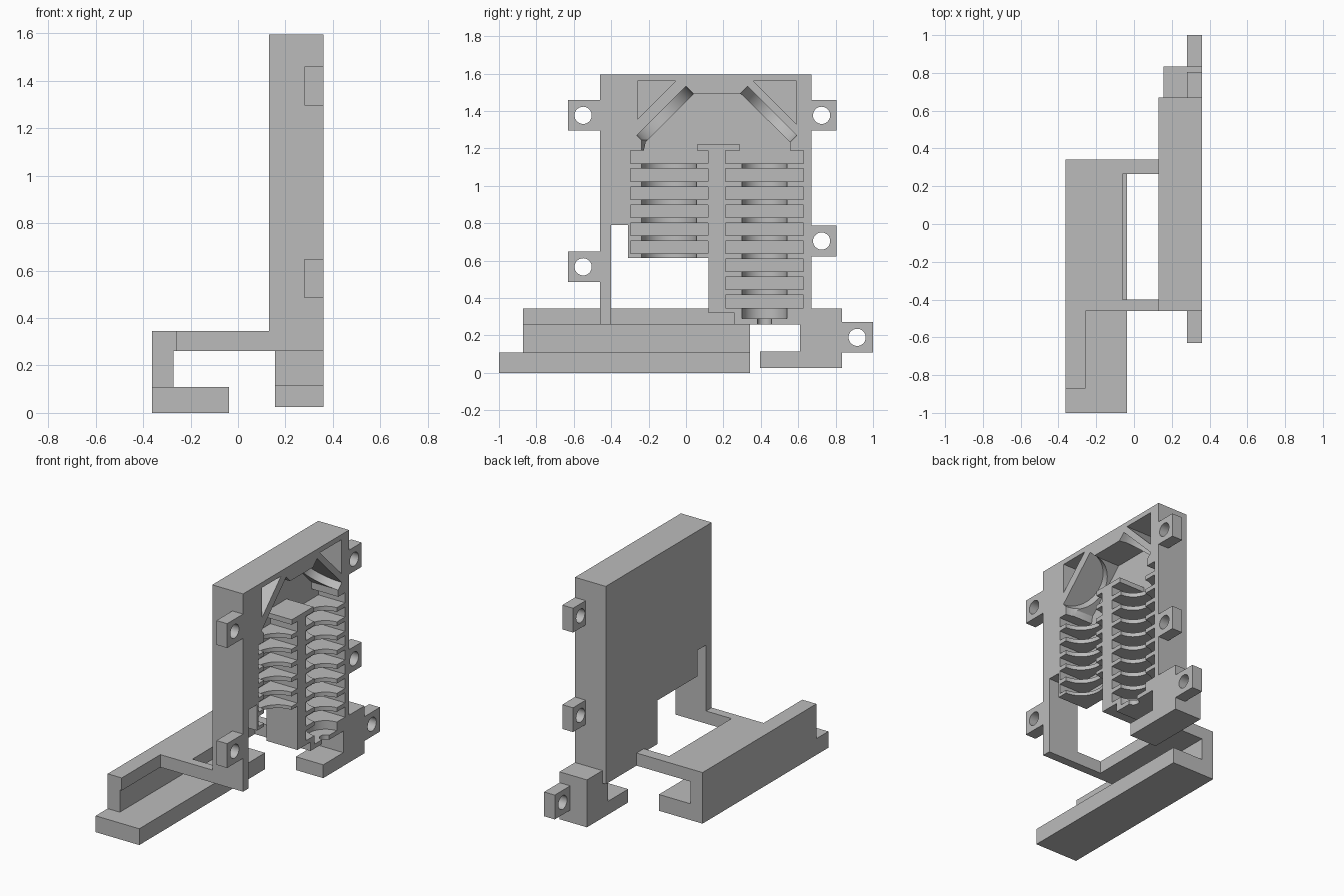
import bpy, bmesh, math
from mathutils import Matrix, Vector

if "Cube" in bpy.data.objects:
    bpy.data.objects.remove(bpy.data.objects["Cube"])

grey = bpy.data.materials.new("plain grey")
grey.use_nodes = True
grey.diffuse_color = (0.5, 0.5, 0.5, 1)
grey.node_tree.nodes["Principled BSDF"].inputs["Base Color"].default_value = (0.5, 0.5, 0.5, 1)

BACK, FACE = 0.13, 0.36      # wall planes of the housing
POCKET = 0.16                # floor of the pockets


def finish(name, bm):
    bmesh.ops.recalc_face_normals(bm, faces=bm.faces)
    mesh = bpy.data.meshes.new(name)
    bm.to_mesh(mesh)
    bm.free()
    mesh.materials.append(grey)
    obj = bpy.data.objects.new(name, mesh)
    bpy.context.collection.objects.link(obj)
    return obj


def prism(name, outline, x0, x1):
    """Extrude a (y, z) outline along x."""
    bm = bmesh.new()
    face = bm.faces.new([bm.verts.new((x0, y, z)) for y, z in outline])
    new = bmesh.ops.extrude_face_region(bm, geom=[face])["geom"]
    verts = [v for v in new if isinstance(v, bmesh.types.BMVert)]
    bmesh.ops.translate(bm, verts=verts, vec=(x1 - x0, 0, 0))
    return finish(name, bm)


def box(name, x0, x1, y0, y1, z0, z1):
    return prism(name, [(y0, z0), (y1, z0), (y1, z1), (y0, z1)], x0, x1)


def rod(name, centre, axis, radius, length, sides=48):
    bm = bmesh.new()
    turn = Vector((0, 0, 1)).rotation_difference(Vector(axis)).to_matrix().to_4x4()
    bmesh.ops.create_cone(bm, cap_ends=True, segments=sides, radius1=radius, radius2=radius,
                          depth=length, matrix=Matrix.Translation(centre) @ turn)
    return finish(name, bm)


def cut(obj, cutters):
    """Subtract the cutters from obj and discard them."""
    for cutter in cutters:
        mod = obj.modifiers.new("cut", "BOOLEAN")
        mod.operation, mod.solver, mod.object = "DIFFERENCE", "EXACT", cutter
    graph = bpy.context.evaluated_depsgraph_get()
    mesh = bpy.data.meshes.new_from_object(obj.evaluated_get(graph))
    obj.modifiers.clear()
    obj.data = mesh
    for cutter in cutters:
        bpy.data.objects.remove(cutter)
    bpy.ops.object.select_all(action="DESELECT")
    obj.select_set(True)
    bpy.context.view_layer.objects.active = obj
    bpy.ops.object.shade_smooth_by_angle(angle=math.radians(30))


# Housing with its stepped lower edge and side window
housing = prism("housing", [
    (-.46, .26), (-.40, .26), (-.40, .79), (-.31, .79), (-.31, .615), (.12, .615),
    (.12, .32), (.26, .32), (.26, .26), (.67, .26), (.67, 1.595), (-.46, 1.595)], BACK, FACE)
cutters = []

# Cooling columns: a bore crossed by wide fin slots
for centre, radius, slots, bottom in ((-.09, .147, 6, .58), (.42, .12, 9, .29)):
    top = 1.25
    cutters.append(rod("bore", (FACE, centre, (top + bottom) / 2), (0, 0, 1), radius, top - bottom))
    for i in range(slots):
        z = 1.188 - i * .0965
        cutters.append(box("slot", POCKET, .5, centre - .208, centre + .208, z - .068, z))
cutters.append(rod("nozzle_bore", (FACE, .42, .29), (0, 0, 1), .038, .12))

# Light chamber above the columns
cutters.append(prism("chamber", [
    (-.23, 1.17), (.06, 1.17), (.06, 1.222), (.29, 1.222), (.29, 1.17), (.555, 1.17),
    (.555, 1.235), (.295, 1.49), (.04, 1.49), (-.215, 1.235)], POCKET, .5))

# Round mirror seats at 45 degrees and the triangular pockets behind them
for side in (-1, 1):
    cutters.append(rod("mirror_seat", (FACE, .165 + side * .275, 1.38), (0, side, 1), .186, .06))
    y, leg = (-.26, .205) if side < 0 else (.59, .23)
    cutters.append(prism("corner_pocket", [(y, 1.56), (y - side * leg, 1.56), (y, 1.56 - leg)],
                         POCKET, .5))
cut(housing, cutters)

# Foot below the nozzle
prism("foot", [(.395, .025), (.835, .025), (.835, .345), (.61, .345), (.61, .115), (.395, .115)],
      .155, FACE)

# Drilled screw tabs
for name, y0, y1, z0, hole in (
        ("upper_front_tab", -.63, -.46, 1.295, -.55), ("lower_front_tab", -.63, -.46, .485, -.55),
        ("upper_back_tab", .67, .805, 1.295, .725), ("lower_back_tab", .67, .805, .623, .725),
        ("foot_tab", .835, 1.0, .108, .915)):
    tab = box(name, .28, FACE, y0, y1, z0, z0 + .164)
    cut(tab, [rod("hole", (.32, hole, z0 + .082), (1, 0, 0), .046, .3, 32)])

# Mounting rail: base, web and top plate
box("rail_base", -.363, -.037, -1, .342, 0, .11)
box("rail_web", -.363, -.272, -.872, .342, .11, .26)
box("rail_top_strip", -.363, -.258, -.872, -.46, .26, .345)
box("rail_top_plate", -.363, -.06, -.46, .342, .26, .345)

# Arms joining the rail to the housing
box("front_arm", -.06, BACK, -.46, -.40, .26, .345)
box("back_arm", -.06, BACK, .265, .342, .26, .345)
